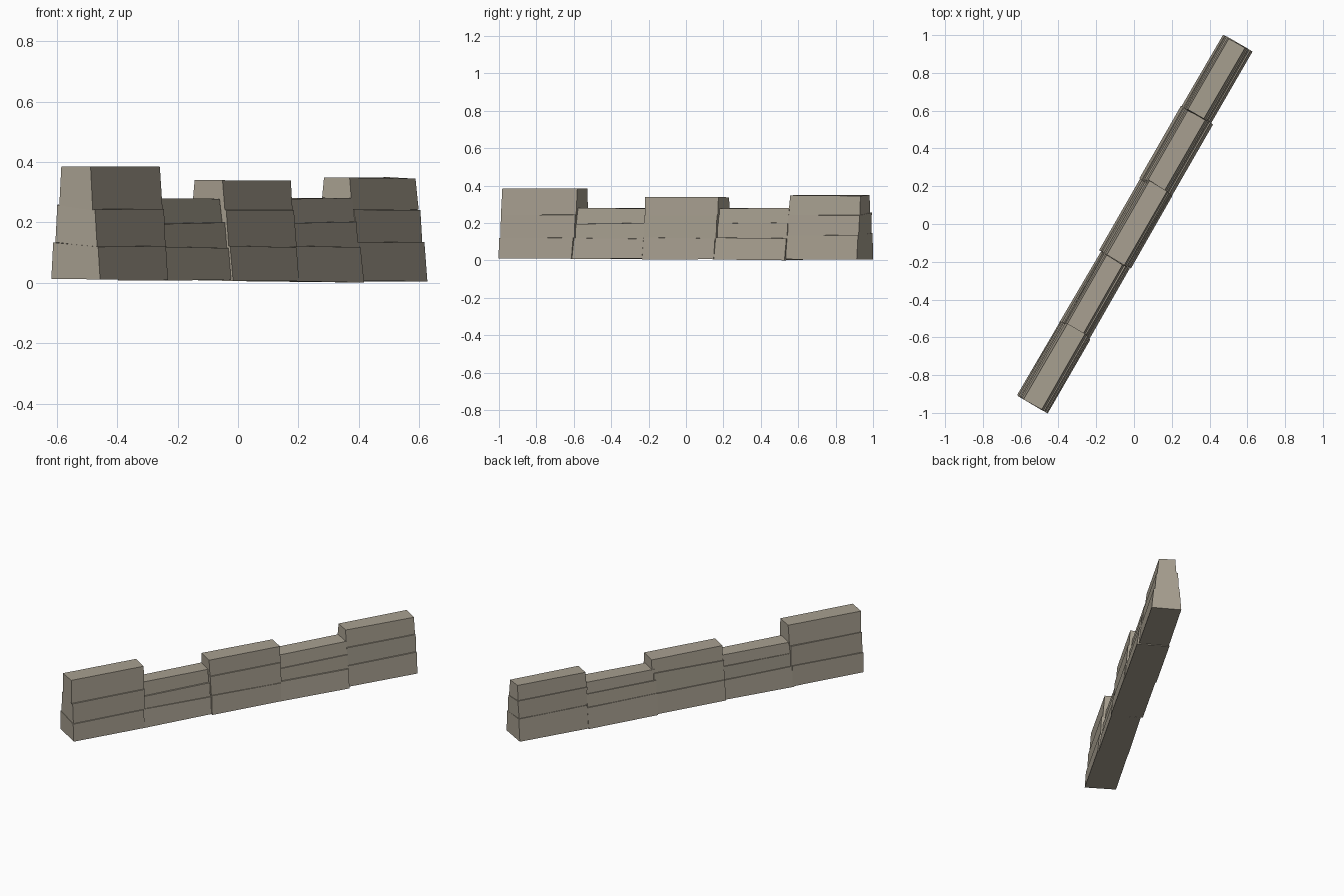
import bpy, bmesh, math, random
from mathutils import Vector, Matrix

random.seed(4)
cube = bpy.data.objects.get("Cube")
if cube:
    bpy.data.objects.remove(cube, do_unlink=True)

stone = bpy.data.materials.new("warm grey stone")
stone.use_nodes = True
colour = (0.39, 0.35, 0.28, 1)
stone.diffuse_color = colour
stone.node_tree.nodes["Principled BSDF"].inputs["Base Color"].default_value = colour

# The wall runs along local x, then is turned to its diagonal
TURN = Matrix.Rotation(math.radians(60), 4, 'Z')
STEP = 0.003    # small ledge at every joint


def mix(a, b, t):
    return a + (b - a) * t


def jitter(size=0.003):
    return random.uniform(-size, size)


def stone_block(name, ends, low, high):
    """Tapered block; low and high are (far side, near side, far z, near z)."""
    bm = bmesh.new()
    bmesh.ops.create_cube(bm, size=2)
    for v in bm.verts:
        far, near, far_z, near_z = high if v.co.z > 0 else low
        on_near = v.co.y < 0
        x = ends[0] if v.co.x < 0 else ends[1]
        z = near_z if on_near else far_z
        v.co = TURN @ Vector((x + jitter(), -(near if on_near else far) + jitter(0.002),
                              max(0, z + jitter())))
    mesh = bpy.data.meshes.new(name)
    bm.to_mesh(mesh)
    bm.free()
    mesh.materials.append(stone)
    bpy.context.collection.objects.link(bpy.data.objects.new(name, mesh))


# Per section: ends, base sides, top sides, joint heights from base to top
sections = [
    ((-1.095, -0.645), (-0.082, 0.104), (-0.042, 0.068), (0.012, 0.12, 0.245, 0.387)),
    ((-0.655, -0.215), (-0.080, 0.100), (-0.042, 0.057), (0.010, 0.117, 0.197, 0.278)),
    ((-0.212, 0.228), (-0.090, 0.102), (-0.042, 0.065), (0.008, 0.12, 0.24, 0.340)),
    ((0.222, 0.665), (-0.098, 0.100), (-0.052, 0.050), (0.003, 0.12, 0.20, 0.280)),
    ((0.665, 1.103), (-0.092, 0.088), (-0.058, 0.043), (0.004, 0.133, 0.243, 0.347)),
]
courses = ("lower", "middle", "upper")

for number, (ends, base, top, joints) in enumerate(sections, 1):
    for i, course in enumerate(courses):
        rows = []
        for j, ledge in ((i, -STEP), (i + 1, STEP)):
            t = (joints[j] - joints[0]) / (joints[3] - joints[0])
            if j in (0, 3):
                ledge = 0
            # inner joints sit higher on the far side
            rise = 0.015 if j in (1, 2) else 0
            overlap = -0.003 if j == i and j else 0
            rows.append((mix(base[0], top[0], t) - ledge,
                         mix(base[1], top[1], t) + ledge,
                         joints[j] + rise + overlap, joints[j] + overlap))
        # raised sections lean slightly along the wall
        shift = (0.006 if number % 2 else 0) * i
        slid = (ends[0], ends[1] + (shift if number < 5 else 0))
        stone_block(f"wall_section_{number}_{course}_course", slid, *rows)
